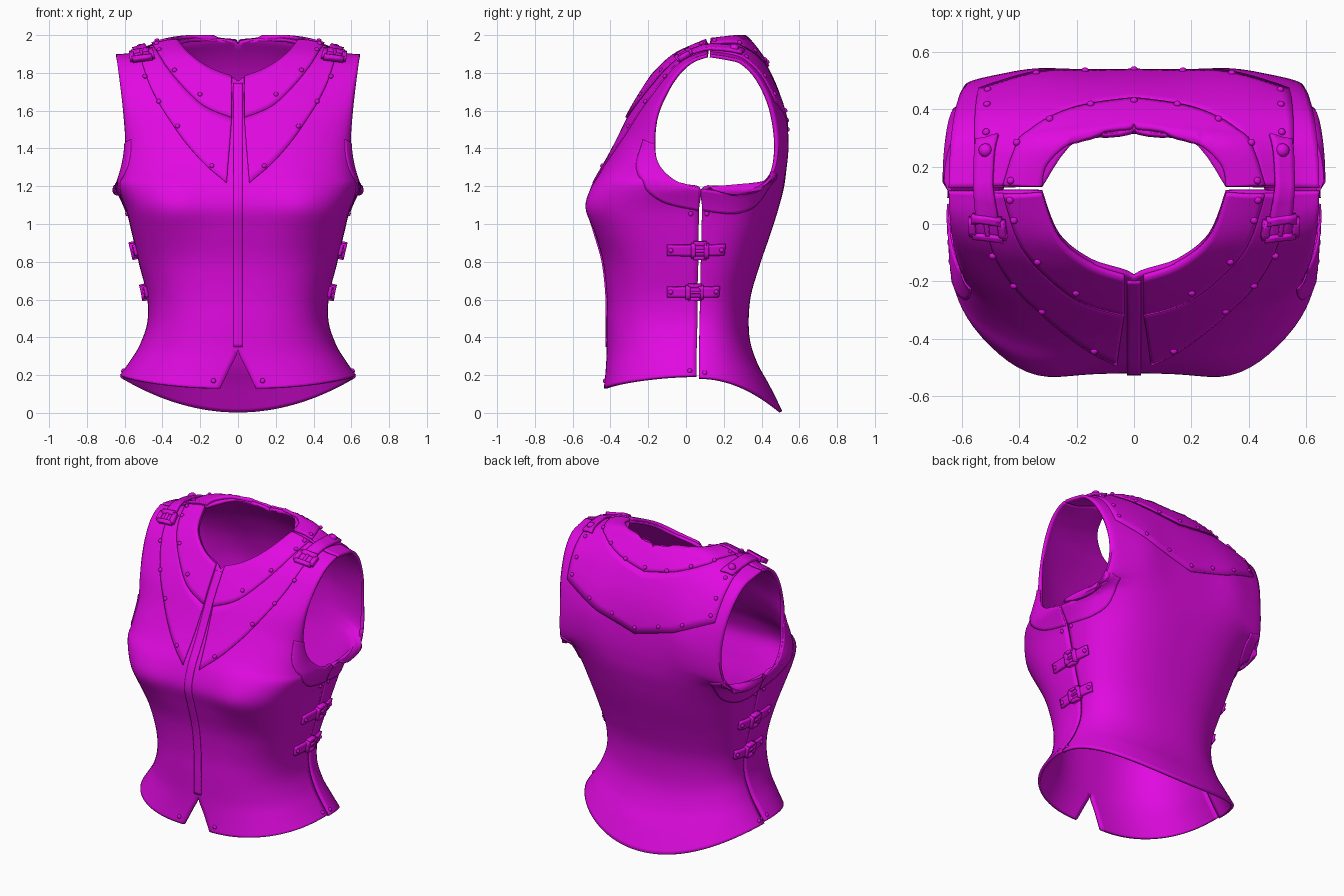
import bpy, bmesh, math
from mathutils import Vector, Matrix
from mathutils.bvhtree import BVHTree

if "Cube" in bpy.data.objects:
    bpy.data.objects.remove(bpy.data.objects["Cube"])

mat = bpy.data.materials.new("magenta")
mat.diffuse_color = (0.75, 0.003, 0.75, 1)
mat.use_nodes = True
mat.node_tree.nodes["Principled BSDF"].inputs["Base Color"].default_value = mat.diffuse_color


def spline(pts, n, linear=False):
    """Sample n + 1 tuples along a smooth (or straight) path through pts."""
    out, m = [], len(pts) - 1
    for k in range(n + 1):
        s = k / n * m
        i = min(int(s), m - 1)
        t = s - i
        a, b, c, d = (Vector(pts[max(0, min(m, i + o))]) for o in (-1, 0, 1, 2))
        if linear:
            out.append(b.lerp(c, t))
        else:
            out.append(0.5 * (2 * b + (c - a) * t + (2 * a - 5 * b + 4 * c - d) * t * t
                              + (3 * b - a - 3 * c + d) * t ** 3))
    return out


def grid_faces(bm, rows, flip=False):
    vs = [[bm.verts.new(p) for p in r] for r in rows]
    for a, b in zip(vs, vs[1:]):
        for j in range(len(a) - 1):
            q = [a[j], a[j + 1], b[j + 1], b[j]]
            bm.faces.new(q[::-1] if flip else q)


def finish(name, bm, thick=0, mirror=True, angle=35):
    me = bpy.data.meshes.new(name)
    bm.to_mesh(me)
    bm.free()
    ob = bpy.data.objects.new(name, me)
    bpy.context.collection.objects.link(ob)
    me.materials.append(mat)
    if mirror:
        ob.modifiers.new("mirror", 'MIRROR').merge_threshold = 0.002
    if thick:
        s = ob.modifiers.new("thickness", 'SOLIDIFY')
        s.thickness, s.offset = thick, -1
    bpy.ops.object.select_all(action='DESELECT')
    ob.select_set(True)
    bpy.context.view_layer.objects.active = ob
    bpy.ops.object.shade_smooth_by_angle(angle=math.radians(angle))
    return ob


# Each row runs from centre (x, y, z) to side (x, y, z); last value is roundness
FRONT = [(.095, -.435, .13, .625, .055, .20, .85), (.047, -.425, .23, .575, .055, .27, .82),
         (0, -.42, .335, .52, .057, .36, .78), (0, -.42, .48, .48, .06, .48, .75),
         (0, -.42, .62, .482, .06, .62, .72), (0, -.44, .80, .522, .065, .78, .68),
         (0, -.485, .96, .562, .068, .95, .60), (0, -.52, 1.09, .595, .07, 1.08, .55),
         (0, -.49, 1.21, .645, .072, 1.19, .58), (0, -.435, 1.31, .637, -.05, 1.225, .65),
         (0, -.385, 1.40, .612, -.14, 1.31, .75), (0, -.335, 1.50, .597, -.165, 1.42, .9),
         (0, -.28, 1.61, .607, -.155, 1.58, 1.15), (0, -.19, 1.755, .622, -.10, 1.72, 1.4),
         (.15, -.135, 1.82, .635, -.03, 1.82, 1.7), (.26, -.045, 1.895, .642, .04, 1.875, 1.9),
         (.32, .112, 1.965, .645, .112, 1.90, 2)]
BACK = [(0, .51, .01, .625, .07, .19, 1), (0, .44, .15, .57, .07, .27, .95),
        (0, .375, .27, .52, .07, .36, .9), (0, .335, .41, .48, .072, .48, .85),
        (0, .34, .60, .482, .075, .62, .82), (0, .39, .78, .522, .078, .78, .8),
        (0, .455, .97, .562, .082, .95, .75), (0, .495, 1.10, .595, .085, 1.08, .7),
        (0, .52, 1.2, .645, .088, 1.185, .66), (0, .532, 1.3, .642, .22, 1.168, .66),
        (0, .535, 1.38, .62, .37, 1.19, .68), (0, .532, 1.47, .60, .45, 1.28, .7),
        (0, .52, 1.57, .592, .475, 1.44, .75), (0, .485, 1.70, .607, .45, 1.62, .85),
        (0, .415, 1.85, .625, .385, 1.77, 1.1), (0, .33, 1.965, .637, .30, 1.86, 1.4),
        (.2, .29, 1.985, .642, .22, 1.885, 1.7), (.32, .128, 1.968, .645, .128, 1.90, 2)]


def shell_rows(table, n=80, m=28):
    """Superelliptic rows, resampled evenly from centre to side."""
    rows = []
    for x0, yc, zc, xs, ys, zs, p in spline(table, n):
        x0, pts = max(0, x0), []
        for k in range(161):
            a = k / 160 * math.pi / 2
            sn, cs = math.sin(a) ** p, max(0, math.cos(a)) ** p
            x, f = x0 + (xs - x0) * sn, sn * sn / (sn * sn + cs * cs)
            z = zc + (zs - zc) * f
            y = ys + (yc - ys) * cs
            side = -1 if table is FRONT else 1
            h = (1.09, .16, .028) if side < 0 else (1.5, .22, .018)   # bust, shoulder blades
            y += side * h[2] * math.exp(-((x - .34) / .14) ** 2 - ((z - h[0]) / h[1]) ** 2)
            pts.append(Vector((x, y, z)))
        cum = [0]
        for a, b in zip(pts, pts[1:]):
            cum.append(cum[-1] + (b - a).length)
        row, i = [], 0
        for j in range(m + 1):
            d = cum[-1] * j / m
            while i < 159 and cum[i + 1] < d:
                i += 1
            row.append(pts[i].lerp(pts[i + 1], min(1, (d - cum[i]) / max(1e-9, cum[i + 1] - cum[i]))))
        rows.append(row)
    return rows


# Front and back shells
both = bmesh.new()
for name, table in (("front_shell", FRONT), ("back_shell", BACK)):
    rows = shell_rows(table)
    bm = bmesh.new()
    grid_faces(bm, rows, table is BACK)
    grid_faces(both, rows, table is BACK)
    finish(name, bm, 0.018)
both.normal_update()
surface = BVHTree.FromBMesh(both)
both.free()


def snap(p, lift):
    co, n, _, _ = surface.find_nearest(Vector(p))
    return co + n * lift, n


def plate(name, inner, outer, lift=.01, n=28, m=8, linear=False, thick=None, bm=None):
    """Plate hugging the shell between two guide curves."""
    own, rows, ns = bm is None, [], Vector()
    part = bmesh.new()
    for a, b in zip(spline(inner, n, linear), spline(outer, n, linear)):
        hits = [snap(a.lerp(b, j / m), lift) for j in range(m + 1)]
        rows.append([h[0] for h in hits])
    grid_faces(part, rows)
    part.normal_update()
    if sum(f.normal.dot(snap(f.calc_center_median(), 0)[1]) for f in part.faces) < 0:
        bmesh.ops.reverse_faces(part, faces=part.faces[:])
    if own:
        return finish(name, part, thick or lift + .004)
    tmp = bpy.data.meshes.new("tmp")
    part.to_mesh(tmp)
    part.free()
    bm.from_mesh(tmp)
    bpy.data.meshes.remove(tmp)


# Layered neck and shoulder plates
fc_in = [(.033, -.175, 1.775), (.15, -.135, 1.82), (.26, -.045, 1.895), (.32, .112, 1.965)]
fc_out = [(.033, -.31, 1.56), (.2, -.26, 1.64), (.37, -.08, 1.81), (.45, .108, 1.94)]
bc_in = [(0, .33, 1.965), (.2, .29, 1.985), (.3, .21, 1.985), (.32, .132, 1.967)]
bc_out = [(0, .43, 1.83), (.2, .40, 1.87), (.37, .30, 1.92), (.45, .132, 1.94)]
fp_out = [(.06, -.495, 1.22), (.2, -.45, 1.36), (.335, -.34, 1.515), (.46, -.17, 1.72), (.53, .108, 1.92)]
yoke_out = [(0, .54, 1.46), (.28, .54, 1.54), (.54, .47, 1.65), (.55, .40, 1.78), (.55, .27, 1.88), (.54, .132, 1.92)]
plate("front_collar", fc_in, fc_out, .017)
plate("back_collar", bc_in, bc_out, .017)
plate("front_neck_plate", fc_out, fp_out, .008)
plate("back_yoke", spline(bc_out, 5), yoke_out, .008, n=40, linear=True)

# Bands under the arm openings
plate("front_arm_band", [(.597, -.165, 1.42), (.612, -.14, 1.31), (.637, -.05, 1.225), (.645, .07, 1.19)],
      [(.58, -.24, 1.45), (.57, -.25, 1.28), (.59, -.13, 1.13), (.595, .068, 1.07)], .006)
plate("back_arm_band", [(.645, .09, 1.185), (.642, .22, 1.168), (.62, .37, 1.19), (.6, .45, 1.28)],
      [(.595, .09, 1.07), (.58, .28, 1.05), (.54, .41, 1.1), (.51, .48, 1.25)], .006)

# Centre ridge, from hem notch to neck
ridge = [(-.42, .35), (-.42, .6), (-.47, .93), (-.52, 1.09), (-.44, 1.3), (-.31, 1.56), (-.2, 1.745)]
plate("centre_ridge", [(0, y, z) for y, z in ridge], [(.025, y, z) for y, z in ridge], .007, n=50, m=2)


def strap(name, a, b, half, c, lift):
    """Strap from a to b with a buckle frame at fraction c along it."""
    a, b, h = Vector(a), Vector(b), Vector(half)
    plate(name, [a - h, b - h], [a + h, b + h], lift, n=20, m=4, linear=True, thick=.016)
    bm, d = bmesh.new(), (b - a).normalized() * .035
    mid, r, w = a.lerp(b, c), h * 1.3, h * .3
    e = d * .35
    bars = [(mid + s * d, e, r) for s in (-1, 1)] + [(mid + s * r, d, w) for s in (-1, 1)]
    for o, u, v in bars + [(mid, d * 1.2, w * .6)]:
        plate("", [o - u - v, o + u - v], [o - u + v, o + u + v], lift + .013, n=3, m=3, linear=True, bm=bm)
    finish(name + "_buckle", bm, .03)


strap("upper_side_strap", (.55, -.10, .86), (.55, .21, .86), (0, 0, .031), .56, .016)
strap("lower_side_strap", (.49, -.10, .64), (.49, .18, .64), (0, 0, .029), .52, .016)
strap("shoulder_strap", (.505, -.035, 1.87), (.505, .29, 1.89), (.042, 0, 0), .1, .028)

# Rivets
spots = [(.14, -.47, 1.325, .015), (.325, -.33, 1.53, .015), (.415, -.2, 1.64, .015), (.485, -.08, 1.76, .015),
         (.2, -.23, 1.68, .024), (.33, -.1, 1.79, .024), (.41, .03, 1.89, .024), (.425, .095, 1.93, .024),
         (.42, .15, 1.94, .024), (.39, .26, 1.92, .024), (.29, .345, 1.90, .024), (.15, .40, 1.86, .024),
         (0, .415, 1.85, .024), (0, .53, 1.5, .015), (.17, .54, 1.55, .015), (.34, .52, 1.6, .015),
         (.51, .47, 1.69, .015), (.51, .41, 1.78, .015), (.51, .31, 1.87, .015),
         (.13, -.43, .17, .006), (.6, .025, 1.05, .006), (.6, .11, 1.05, .006),
         (.61, .02, .225, .006), (.61, .1, .215, .006),
         (.55, -.08, .86, .022), (.55, .19, .86, .022), (.49, -.08, .64, .022), (.49, .16, .64, .022)]
bm = bmesh.new()
for x, y, z, lift, *_ in spots + [(.505, .25, 1.9, .032, 1)]:
    big = 1.9 if lift == .032 else 1
    for s in ((1, -1) if x else (1,)):
        p, n = snap((x, y, z), lift - .006)
        p, n = Vector((p.x * s, p.y, p.z)), Vector((n.x * s, n.y, n.z))
        M = Matrix.Translation(p) @ n.to_track_quat('Z', 'Y').to_matrix().to_4x4()
        bmesh.ops.create_uvsphere(bm, u_segments=12, v_segments=6, radius=.013 * big,
                                  matrix=M @ Matrix.Diagonal((1, 1, .8, 1)))
finish("rivets", bm, mirror=False, angle=60)
